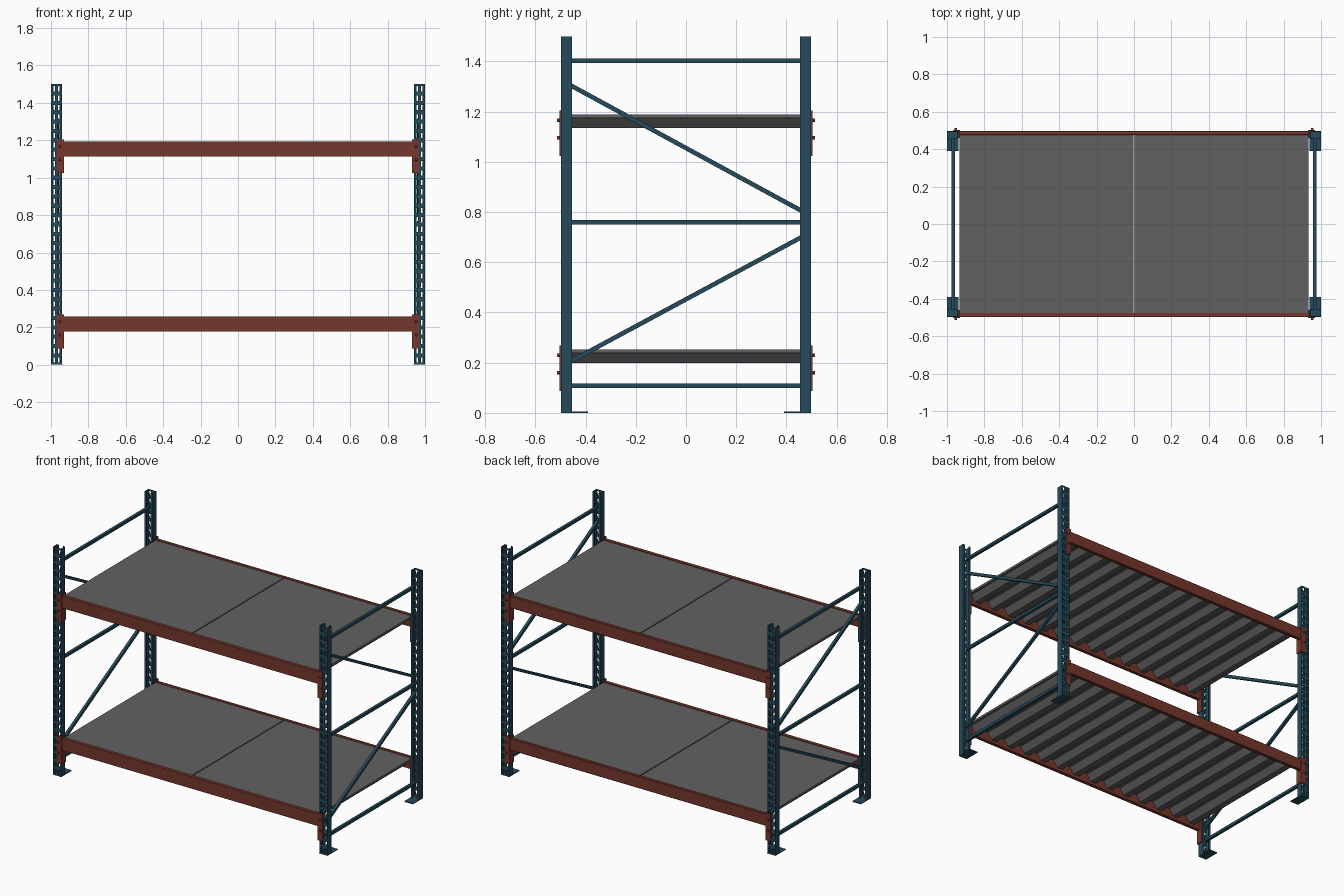
import bpy, bmesh, math
from mathutils import Vector

if "Cube" in bpy.data.objects:
    bpy.data.objects.remove(bpy.data.objects["Cube"])


def material(name, rgb):
    m = bpy.data.materials.new(name)
    m.diffuse_color = (*rgb, 1)
    m.use_nodes = True
    m.node_tree.nodes["Principled BSDF"].inputs["Base Color"].default_value = m.diffuse_color
    return m


TEAL = material("dark teal paint", (0.018, 0.068, 0.1))
RED = material("rust red paint", (0.18, 0.038, 0.026))
GREY = material("dark grey steel", (0.12, 0.12, 0.122))


def finish(bm, name, mat):
    bmesh.ops.recalc_face_normals(bm, faces=bm.faces)
    me = bpy.data.meshes.new(name)
    bm.to_mesh(me)
    bm.free()
    me.materials.append(mat)
    ob = bpy.data.objects.new(name, me)
    bpy.context.collection.objects.link(ob)
    return ob


def add_box(bm, x, y, z):
    """Box from three (min, max) ranges, given in any order."""
    vs = bmesh.ops.create_cube(bm, size=1)["verts"]
    for v in vs:
        v.co = [r[0] if c < 0 else r[1] for c, r in zip(v.co, (x, y, z))]


def prism(bm, pts, a, b):
    """Closed polygon in 3D, extruded from offset a to offset b."""
    f0 = [bm.verts.new(Vector(p) + Vector(a)) for p in pts]
    f1 = [bm.verts.new(Vector(p) + Vector(b)) for p in pts]
    bm.faces.new(f0)
    bm.faces.new(f1[::-1])
    for i in range(len(pts)):
        j = (i + 1) % len(pts)
        bm.faces.new((f0[i], f0[j], f1[j], f1[i]))


H = 1.5          # post height
ROWS = 30        # hole rows per post
BEAM_Z = (0.178, 1.114)
SIDES = (("left", -1), ("right", 1))
ENDS = (("front", -1), ("back", 1))


# Perforated web: each cell is a ring of four quads around a slanted hole
def post_web(sx, sy):
    bm = bmesh.new()
    p, y = H / ROWS, sy * 0.497
    for r in range(ROWS):
        for col in (-1, 1):
            cx, cz = col * 0.015, (r + 0.5) * p
            outer = [(cx + a * 0.015, cz + b * p / 2)
                     for a, b in ((-1, -1), (1, -1), (1, 1), (-1, 1))]
            lean = -col * 0.003
            inner = [(cx + lean - 0.005, cz - 0.014), (cx + lean + 0.005, cz - 0.014),
                     (cx - lean + 0.009, cz + 0.014), (cx - lean - 0.009, cz + 0.014)]
            o = [bm.verts.new((sx * 0.97 + a, y, b)) for a, b in outer]
            n = [bm.verts.new((sx * 0.97 + a, y, b)) for a, b in inner]
            for i in range(4):
                j = (i + 1) % 4
                bm.faces.new((o[i], o[j], n[j], n[i]))
    bmesh.ops.remove_doubles(bm, verts=bm.verts, dist=1e-5)
    # sheet thickness, pushed inwards
    geo = bmesh.ops.extrude_face_region(bm, geom=bm.faces[:], use_keep_orig=True)["geom"]
    for v in geo:
        if isinstance(v, bmesh.types.BMVert):
            v.co.y -= sy * 0.004
    return bm


for sn, sx in SIDES:
    for en, sy in ENDS:
        # Upright post: web, two flanges, two inner lips
        bm = post_web(sx, sy)
        for k in (-1, 1):
            xo = sx * 0.97 + k * 0.03
            add_box(bm, (xo - k * 0.004, xo), (sy * 0.497, sy * 0.455), (0, H))
            add_box(bm, (xo - k * 0.014, xo), (sy * 0.459, sy * 0.455), (0, H))
        finish(bm, f"{en}_{sn}_post", TEAL)

        # Foot plate
        bm = bmesh.new()
        add_box(bm, (sx * 0.938, sx * 1.0), (sy * 0.39, sy * 0.497), (0, 0.005))
        finish(bm, f"{en}_{sn}_foot_plate", TEAL)

        # Beam end connectors, angle shaped, with two bolts each
        for z in BEAM_Z:
            bm = bmesh.new()
            add_box(bm, (sx * 0.931, sx * 0.968), (sy * 0.497, sy * 0.503), (z - 0.09, z + 0.09))
            add_box(bm, (sx * 0.931, sx * 0.937), (sy * 0.46, sy * 0.503), (z - 0.09, z + 0.09))
            finish(bm, f"{en}_{sn}_beam_connector", RED)
            bm = bmesh.new()
            for dz in (-0.018, 0.052):
                vs = bmesh.ops.create_cone(bm, cap_ends=True, segments=12, radius1=0.008,
                                           radius2=0.006, depth=0.012)["verts"]
                for v in vs:
                    x, y, h = v.co
                    v.co = (sx * 0.953 + x, sy * (0.508 + h), z + dz + y)
            finish(bm, f"{en}_{sn}_bolts", RED)

    # Side frame braces: three level, two diagonal
    bm = bmesh.new()
    w = 0.009
    for z0, z1 in ((0.108, 0.108), (0.76, 0.76), (1.402, 1.402), (0.205, 0.70), (1.305, 0.805)):
        t = w / math.cos(math.atan2(z1 - z0, 0.92))
        side = [(0, -0.46, z0 - t), (0, 0.46, z1 - t), (0, 0.46, z1 + t), (0, -0.46, z0 + t)]
        prism(bm, side, (sx * 0.967 - w, 0, 0), (sx * 0.967 + w, 0, 0))
    finish(bm, f"{sn}_braces", TEAL)

# Load beams
for en, sy in ENDS:
    for z in BEAM_Z:
        bm = bmesh.new()
        add_box(bm, (-0.935, 0.935), (sy * 0.475, sy * 0.498), (z, z + 0.079))
        bmesh.ops.bevel(bm, geom=[e for e in bm.edges if abs(e.verts[0].co.x - e.verts[1].co.x) > 1],
                        offset=0.003, segments=1, affect='EDGES')
        finish(bm, f"{en}_beam", RED)

# Deck panels: flat top, trapezoid ribs below running front to back
RIBS = 7
for z in BEAM_Z:
    top, low, mid = z + 0.075, z + 0.02, z + 0.06
    for sn, sx in SIDES:
        x0, x1 = sorted((sx * 0.003, sx * 0.933))
        pitch = (x1 - x0) / RIBS
        pts = [(x1, 0, top), (x0, 0, top), (x0, 0, mid)]
        for r in range(RIBS):
            for f, h in ((0.12, mid), (0.35, low), (0.65, low), (0.88, mid)):
                pts.append((x0 + (r + f) * pitch, 0, h))
        pts.append((x1, 0, mid))
        bm = bmesh.new()
        prism(bm, pts, (0, -0.475, 0), (0, 0.475, 0))
        finish(bm, f"{sn}_deck_panel", GREY)
